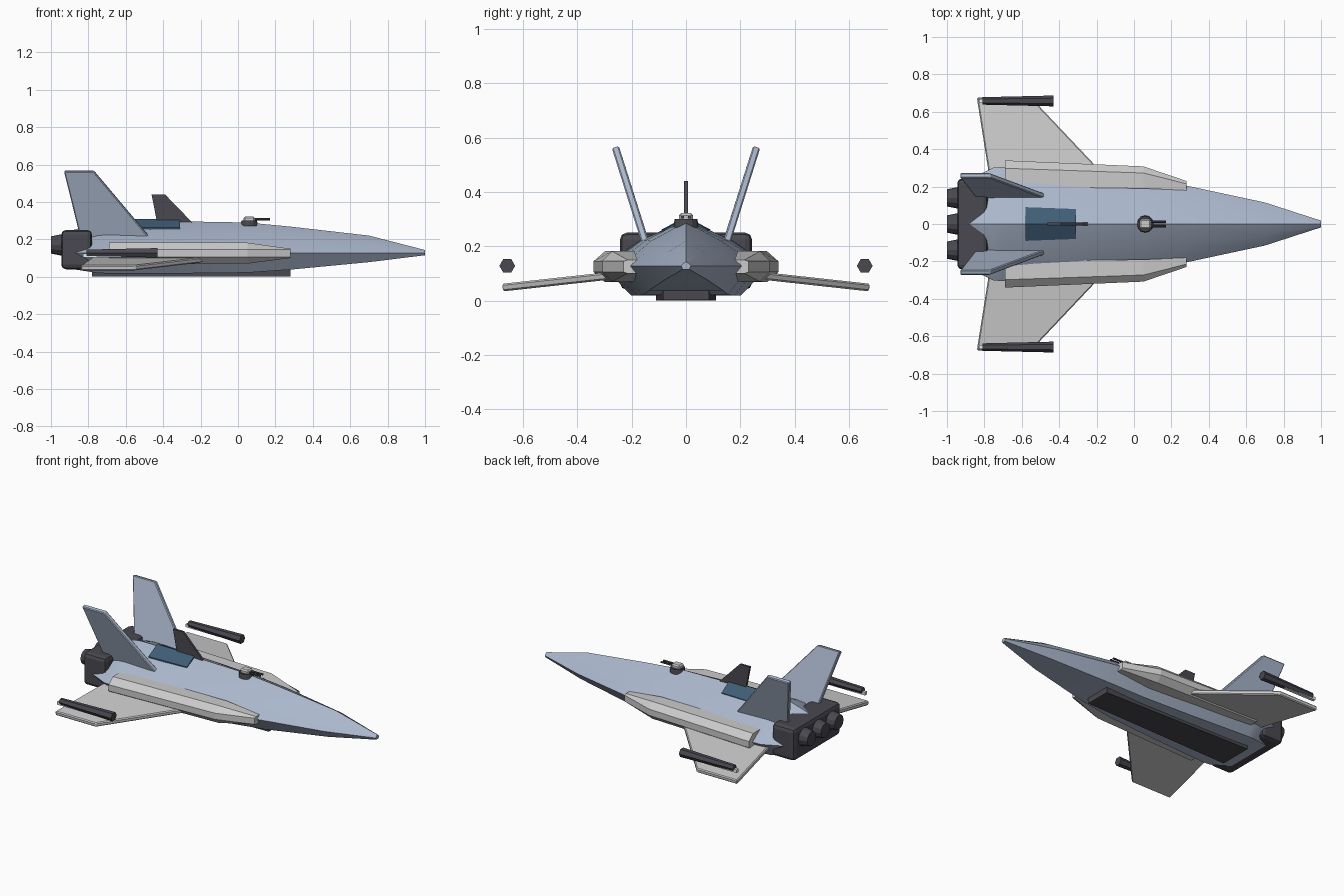
import bpy, bmesh, math
from mathutils import Matrix, Vector

if "Cube" in bpy.data.objects:
    bpy.data.objects.remove(bpy.data.objects["Cube"])


def material(name, rgb):
    m = bpy.data.materials.new(name)
    m.diffuse_color = (*rgb, 1)
    m.use_nodes = True
    m.node_tree.nodes["Principled BSDF"].inputs["Base Color"].default_value = m.diffuse_color
    return m


HULL = material("hull_blue", (0.40, 0.47, 0.60))
PALE = material("pale_grey", (0.56, 0.57, 0.59))
DARK = material("dark_grey", (0.065, 0.065, 0.08))
GLASS = material("glass_blue", (0.05, 0.11, 0.18))
LIGHT = material("light_strip", (0.75, 0.88, 0.90))


def finish(name, bm, mat, bevel=0, mirror=False, segments=1):
    bmesh.ops.recalc_face_normals(bm, faces=bm.faces)
    me = bpy.data.meshes.new(name)
    bm.to_mesh(me)
    bm.free()
    ob = bpy.data.objects.new(name, me)
    bpy.context.collection.objects.link(ob)
    me.materials.append(mat)
    if bevel:
        b = ob.modifiers.new("bevel", "BEVEL")
        b.width, b.segments = bevel, segments
    if mirror:
        m = ob.modifiers.new("mirror", "MIRROR")
        m.use_axis = (False, True, False)
        m.use_mirror_merge = False
    return ob


def loft(name, rings, mat, **kw):
    """Skin closed rings of equal length and cap both ends."""
    bm = bmesh.new()
    rows = [[bm.verts.new(p) for p in r] for r in rings]
    n = len(rows[0])
    for a, b in zip(rows, rows[1:]):
        for i in range(n):
            j = (i + 1) % n
            bm.faces.new((a[i], a[j], b[j], b[i]))
    bm.faces.new(rows[0])
    bm.faces.new(rows[-1])
    return finish(name, bm, mat, **kw)


def slab(name, outline, offset, mat, **kw):
    """Thick plate: outline shifted both ways by offset."""
    o = Vector(offset)
    return loft(name, [[Vector(p) - o for p in outline],
                       [Vector(p) + o for p in outline]], mat, **kw)


def box(name, lo, hi, mat, **kw):
    bm = bmesh.new()
    lo, hi = Vector(lo), Vector(hi)
    bmesh.ops.create_cube(bm, size=1, matrix=Matrix.Translation((lo + hi) / 2)
                          @ Matrix.Diagonal((*(hi - lo), 1)))
    return finish(name, bm, mat, **kw)


def rod(name, x0, x1, y, z, r0, r1, sides, mat, **kw):
    rings = []
    for x, r in ((x0, r0), (x1, r1)):
        rings.append([(x, y + r * math.cos(2 * math.pi * i / sides),
                       z + r * math.sin(2 * math.pi * i / sides)) for i in range(sides)])
    return loft(name, rings, mat, **kw)


# Hull: x, half width, ridge height, bottom height
stations = [(1.0, 0.018, 0.143, 0.115), (0.70, 0.115, 0.22, 0.078),
            (0.28, 0.205, 0.268, 0.038), (0.05, 0.235, 0.29, 0.022),
            (-0.30, 0.268, 0.296, 0.018), (-0.70, 0.305, 0.297, 0.018),
            (-0.75, 0.302, 0.29, 0.02), (-0.88, 0.24, 0.25, 0.04)]
rings = []
for x, w, t, b in stations:
    half = [(0.55 * w, 0.13 + 0.56 * (t - 0.13)), (w, 0.128), (0.66 * w, b)]
    rings.append([(x, 0, t)] + [(x, y, z) for y, z in half]
                 + [(x, -y, z) for y, z in reversed(half)])
hull = loft("hull", rings, HULL)
bpy.context.view_layer.objects.active = hull
hull.select_set(True)
bpy.ops.object.shade_smooth_by_angle(angle=math.radians(25))
hull.select_set(False)

# Belly panel
slab("belly_panel", [(-0.78, -0.11, 0.02), (0.28, -0.085, 0.022), (0.28, 0.085, 0.022),
                     (-0.78, 0.11, 0.02)], (0, 0, 0.02), DARK)

# Side pods: x, inner y, outer y, bottom, top
rings = []
for x, yi, yo, zb, zt in [(-0.69, 0.20, 0.34, 0.068, 0.182), (0.05, 0.19, 0.308, 0.07, 0.182),
                          (0.28, 0.18, 0.23, 0.10, 0.15)]:
    d, zm = yo - yi, (zb + zt) / 2
    rings.append([(x, yi, zb), (x, yo - 0.3 * d, zb), (x, yo, zm - 0.02),
                  (x, yo, zm + 0.02), (x, yo - 0.3 * d, zt), (x, yi, zt)])
loft("side_pod", rings, PALE, mirror=True)

# Wings
slab("wing", [(-0.10, 0.20, 0.10), (-0.205, 0.31, 0.088), (-0.55, 0.675, 0.048),
              (-0.84, 0.675, 0.048), (-0.765, 0.20, 0.10)], (0, 0.0015, 0.014),
     PALE, bevel=0.006, mirror=True)

# Wing tip guns
rod("wing_tip_gun", -0.81, -0.43, 0.658, 0.128, 0.02, 0.029, 6, DARK, mirror=True)
box("gun_light_strip", (-0.83, 0.648, 0.104), (-0.60, 0.668, 0.124), LIGHT, mirror=True)

# Canted tail fins
slab("tail_fin", [(-0.42, 0.132, 0.16), (-0.475, 0.15, 0.215), (-0.77, 0.26, 0.565),
                  (-0.93, 0.26, 0.565), (-0.83, 0.132, 0.16)], (0, 0.013, -0.004),
     HULL, bevel=0.005, mirror=True)

# Dorsal fin
slab("dorsal_fin", [(-0.23, 0, 0.275), (-0.39, 0, 0.44), (-0.462, 0, 0.44),
                    (-0.43, 0, 0.275)], (0, 0.007, 0), DARK)

# Canopy panel laid over the ridge
loft("canopy", [[(x, -w, 0.22), (x, -w, 0.262), (x, 0, 0.308), (x, w, 0.262), (x, w, 0.22)]
                for x, w in ((-0.58, 0.09), (-0.31, 0.08))], GLASS)

# Engine block and nozzles
box("engine_block", (-0.945, -0.243, 0.04), (-0.78, 0.243, 0.25), DARK, bevel=0.025, segments=2)
for i in (-1, 0, 1):
    rod(f"engine_nozzle_{i + 2}", -1.0, -0.93, i * 0.14, 0.17, 0.046, 0.06, 12, DARK)

# Turret
bm = bmesh.new()
bmesh.ops.create_cone(bm, cap_ends=True, segments=12, radius1=0.046, radius2=0.042,
                      depth=0.03, matrix=Matrix.Translation((0.06, 0, 0.285)))
finish("turret_base", bm, DARK)
box("turret_head", (0.03, -0.026, 0.29), (0.09, 0.026, 0.322), PALE, bevel=0.008)
rod("turret_barrel", 0.08, 0.17, 0.012, 0.307, 0.006, 0.006, 8, DARK, mirror=True)
